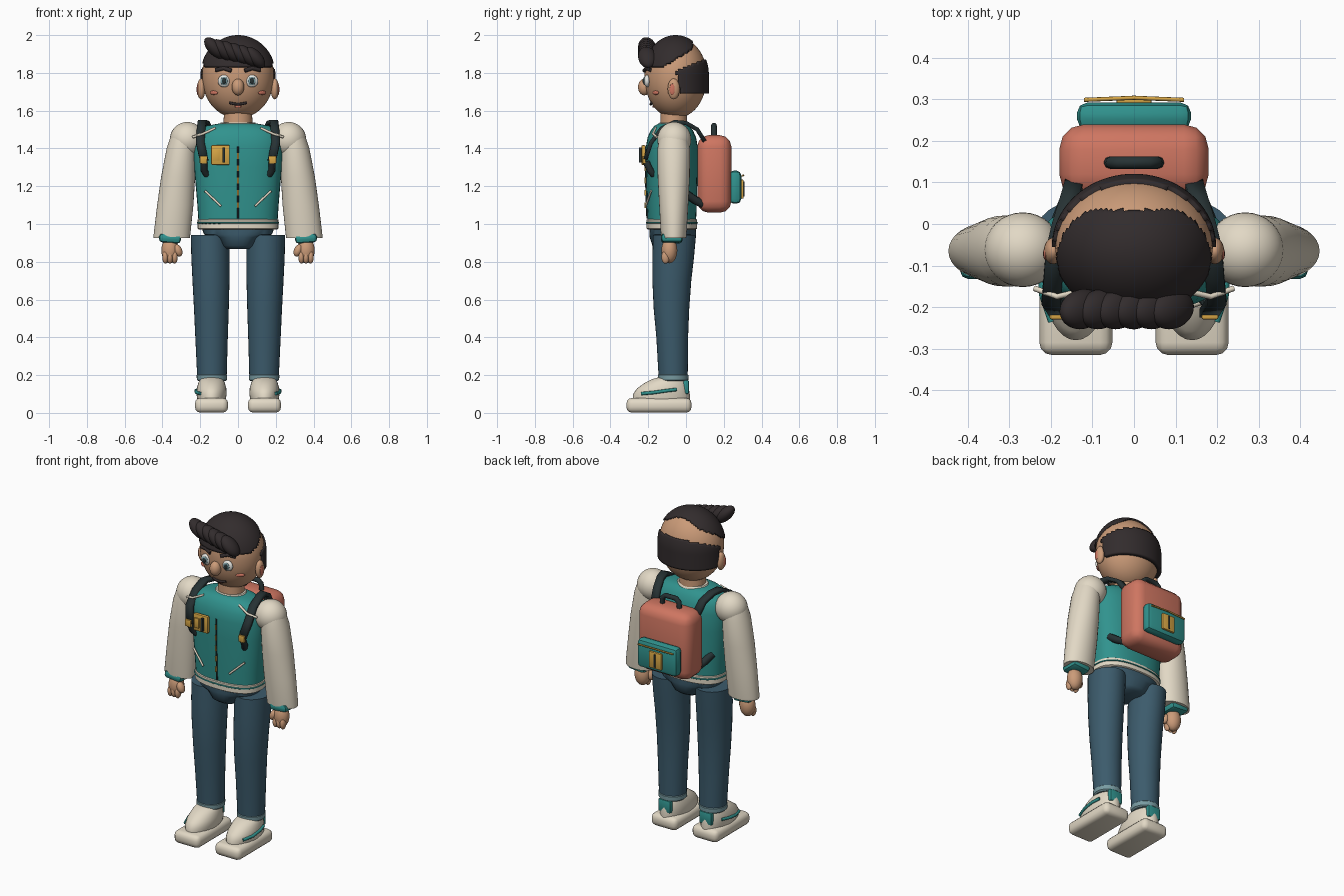
import bpy, bmesh, math
from mathutils import Matrix, Vector, Euler

if "Cube" in bpy.data.objects:
    bpy.data.objects.remove(bpy.data.objects["Cube"])

COLORS = {"skin": (0.60, 0.33, 0.19), "hair": (0.032, 0.025, 0.026), "teal": (0.03, 0.29, 0.27),
          "cream": (0.76, 0.69, 0.56), "denim": (0.045, 0.105, 0.15), "pale_denim": (0.19, 0.33, 0.36),
          "coral": (0.62, 0.18, 0.12), "gold": (0.68, 0.38, 0.06), "charcoal": (0.02, 0.032, 0.034),
          "eye_white": (0.8, 0.8, 0.76)}
MATS = {}
for key, rgb in COLORS.items():
    MATS[key] = bpy.data.materials.new(key)
    MATS[key].diffuse_color = (*rgb, 1)


def finish(name, bm, mat, angle=40):
    bmesh.ops.recalc_face_normals(bm, faces=bm.faces)
    me = bpy.data.meshes.new(name)
    bm.to_mesh(me)
    bm.free()
    for p in me.polygons:
        p.use_smooth = True
    me.set_sharp_from_angle(angle=math.radians(angle))
    me.materials.append(MATS[mat])
    ob = bpy.data.objects.new(name, me)
    bpy.context.collection.objects.link(ob)
    return ob


def loft(name, secs, mat, seg=32, power=2, keep=None):
    """Stack of superellipse rings (z, cx, cy, rx, ry); keep() trims to a patch."""
    bm = bmesh.new()
    rings = []
    for z, cx, cy, rx, ry in secs:
        ring = []
        for i in range(seg):
            c, s = math.cos(math.tau * i / seg), math.sin(math.tau * i / seg)
            x = math.copysign(abs(c) ** (2 / power), c) * rx
            y = math.copysign(abs(s) ** (2 / power), s) * ry
            ring.append(bm.verts.new((cx + x, cy + y, z)))
        rings.append(ring)
    for a, b in zip(rings, rings[1:]):
        for i in range(seg):
            j = (i + 1) % seg
            bm.faces.new((a[i], a[j], b[j], b[i]))
    bm.faces.new(rings[0])
    bm.faces.new(rings[-1])
    if keep:
        bad = [f for f in bm.faces if not keep(f.calc_center_median())]
        bmesh.ops.delete(bm, geom=bad, context='FACES')
    return finish(name, bm, mat)


def box(name, c, size, mat, bevel=0.0, rot=(0, 0, 0), segs=2):
    bm = bmesh.new()
    bmesh.ops.create_cube(bm, size=1)
    bmesh.ops.scale(bm, vec=size, verts=bm.verts)
    if bevel:
        bmesh.ops.bevel(bm, geom=list(bm.edges), offset=bevel, segments=segs, profile=0.5, affect='EDGES')
    bm.transform(Matrix.Translation(c) @ Euler(rot).to_matrix().to_4x4())
    return finish(name, bm, mat, 30)


def ball(name, c, r, mat, rot=(0, 0, 0), u=24, v=14):
    bm = bmesh.new()
    bmesh.ops.create_uvsphere(bm, u_segments=u, v_segments=v, radius=1)
    bm.transform(Matrix.Translation(c) @ Euler(rot).to_matrix().to_4x4() @ Matrix.Diagonal((*r, 1)))
    return finish(name, bm, mat, 60)


def tube(name, pts, r, mat):
    """Round bar through the points."""
    cu = bpy.data.curves.new(name, 'CURVE')
    cu.dimensions = '3D'
    cu.bevel_depth, cu.bevel_resolution, cu.use_fill_caps = r, 2, True
    sp = cu.splines.new('POLY')
    sp.points.add(len(pts) - 1)
    for p, co in zip(sp.points, pts):
        p.co = (*co, 1)
    tmp = bpy.data.objects.new(name + "_path", cu)
    me = bpy.data.meshes.new_from_object(tmp)
    bpy.data.objects.remove(tmp)
    bm = bmesh.new()
    bm.from_mesh(me)
    bpy.data.meshes.remove(me)
    return finish(name, bm, mat, 50)


def ribbon(name, pts, width, thick, mat):
    """Flat strap, wide along x."""
    bm = bmesh.new()
    rows = [[bm.verts.new((x + d, y, z)) for d in (-width / 2, width / 2)] for x, y, z in pts]
    for a, b in zip(rows, rows[1:]):
        bm.faces.new((a[0], a[1], b[1], b[0]))
    ob = finish(name, bm, mat)
    m = ob.modifiers.new("thickness", 'SOLIDIFY')
    m.thickness, m.offset = thick, 0
    return ob


# ---- head ----
HZ, HY = 1.79, -0.055


def head_r(z):
    t = abs(z - HZ) / (0.2 if z > HZ else 0.23)
    return math.sqrt(max(1 - t ** (2 if z > HZ else 2.2), 0.0001))


def face_y(x, z):
    r = head_r(z)
    return HY - 0.165 * r * math.sqrt(max(1 - (x / (0.19 * r)) ** 2, 0))


def head_secs(k, n=40):
    out = []
    for i in range(n + 1):
        s = math.sin(-math.pi / 2 + math.pi * i / n)
        z = HZ + s * (0.2 if s > 0 else 0.23)
        r = head_r(z) * k
        out.append((HZ + (z - HZ) * k, 0, HY, 0.19 * r, 0.165 * r))
    return out


loft("head", head_secs(1), "skin", 48)
loft("neck", [(1.5, 0, -0.065, 0.078, 0.072), (1.6, 0, -0.065, 0.074, 0.07)], "skin")
cap = loft("hair_cap", head_secs(1.05, 64), "hair", 80,
           keep=lambda c: c.z > max(1.835, 1.83 + 0.6 * (c.y + 0.13)) and c.y < 0.035)
back = loft("back_hair", [(1.69 + 0.01 * i, 0, HY, 0.198 * head_r(max(1.69 + 0.01 * i, HZ)),
                           0.176 * head_r(max(1.69 + 0.01 * i, HZ))) for i in range(20)], "hair", 80,
            keep=lambda c: c.y > -0.04 - 0.2 * (c.z - 1.75) and 1.691 < c.z < 1.81 + 0.4 * (c.y + 0.05))
for ob, t in ((cap, 0.015), (back, 0.025)):
    m = ob.modifiers.new("thickness", 'SOLIDIFY')
    m.thickness, m.offset = t, -1
for i in range(6):
    ball(f"fringe_lock_{i}", (-0.125 + 0.043 * i, -0.205, 1.932 - 0.01 * i),
         (0.036, 0.048, 0.07), "hair", (0.15, -0.75, 0))

# ---- face ----
for sx, side in ((-1, "left"), (1, "right")):
    ex, ey = sx * 0.074, face_y(0.074, 1.757)
    ball(f"eye_{side}", (ex, ey, 1.757), (0.033, 0.017, 0.033), "eye_white")
    ball(f"iris_{side}", (ex, ey - 0.014, 1.757), (0.02, 0.007, 0.022), "pale_denim")
    ball(f"pupil_{side}", (ex, ey - 0.019, 1.757), (0.012, 0.005, 0.015), "charcoal")
    tube(f"eyebrow_{side}", [(sx * x, face_y(x, z) - 0.004, z) for x, z in
                             ((0.035, 1.812), (0.075, 1.825), (0.118, 1.815))], 0.011, "hair")
    ball(f"cheek_{side}", (sx * 0.128, face_y(0.128, 1.695) - 0.001, 1.695), (0.026, 0.008, 0.011),
         "coral", (0, 0, sx * 0.65))
    ball(f"ear_{side}", (sx * 0.195, -0.065, 1.715), (0.022, 0.032, 0.055), "skin")
    ball(f"inner_ear_{side}", (sx * 0.213, -0.072, 1.713), (0.006, 0.015, 0.03), "coral")
ball("nose", (0, -0.22, 1.725), (0.033, 0.034, 0.044), "skin")
tube("mouth", [(x, face_y(x, 1.64) - 0.003, 1.634 + 4 * x * x) for x in (-0.045, -0.022, 0, 0.022, 0.045)],
     0.007, "hair")
ball("lower_lip", (0, face_y(0, 1.622), 1.622), (0.02, 0.006, 0.006), "coral")

# ---- jacket ----
TY = -0.075
loft("jacket", [(z, 0, TY, rx, ry) for z, rx, ry in (
    (0.99, 0.208, 0.127), (1.1, 0.215, 0.132), (1.3, 0.232, 0.137), (1.41, 0.238, 0.137),
    (1.46, 0.232, 0.128), (1.495, 0.212, 0.112), (1.52, 0.165, 0.092), (1.532, 0.1, 0.07))],
     "teal", 40, 2.4)
for name, z0, z1, rx, ry, mat in (("waistband", 0.972, 1.026, 0.214, 0.134, "cream"),
                                  ("waist_stripe", 1.0, 1.012, 0.218, 0.138, "teal")):
    loft(name, [(z0, 0, TY, rx - 0.006, ry - 0.006), (z0 + 0.004, 0, TY, rx, ry),
                (z1 - 0.004, 0, TY, rx, ry), (z1, 0, TY, rx - 0.006, ry - 0.006)], mat, 40, 2.4)
loft("collar", [(1.495, 0, -0.068, 0.105, 0.082), (1.525, 0, -0.068, 0.1, 0.08),
                (1.538, 0, -0.068, 0.09, 0.07)], "cream")
tube("zip", [(0, -0.205, 1.03), (0, -0.211, 1.2), (0, -0.213, 1.41)], 0.005, "charcoal")
for i in range(5):
    box(f"zip_tooth_{i}", (0, -0.216, 1.1 + 0.065 * i), (0.008, 0.008, 0.03), "gold")
box("badge", (-0.093, -0.225, 1.365), (0.098, 0.022, 0.105), "gold", 0.006)
box("badge_line", (-0.075, -0.243, 1.365), (0.012, 0.014, 0.08), "charcoal")
box("badge_clip", (-0.115, -0.24, 1.365), (0.035, 0.01, 0.06), "gold", 0.003)

# ---- arms, straps and legs ----
for sx, side in ((-1, "left"), (1, "right")):
    tube(f"pocket_trim_{side}", [(sx * 0.175, -0.185, 1.175), (sx * 0.09, -0.213, 1.095)], 0.006, "cream")
    tube(f"shoulder_trim_{side}", [(sx * 0.12, -0.16, 1.508), (sx * 0.185, -0.175, 1.478),
                                   (sx * 0.24, -0.155, 1.46)], 0.007, "cream")
    ball(f"shoulder_{side}", (sx * 0.268, -0.062, 1.447), (0.093, 0.09, 0.093), "cream", u=32, v=18)
    loft(f"sleeve_{side}", [(z, sx * cx, -0.065, rx, ry) for z, cx, rx, ry in (
        (0.925, 0.35, 0.096, 0.066), (0.94, 0.35, 0.097, 0.068), (1.1, 0.332, 0.096, 0.077),
        (1.25, 0.317, 0.09, 0.085), (1.4, 0.3, 0.078, 0.086), (1.46, 0.29, 0.068, 0.075))], "cream")
    box(f"cuff_{side}", (sx * 0.36, -0.075, 0.924), (0.118, 0.115, 0.05), "teal", 0.02, (0, sx * -0.08, 0))
    ball(f"hand_{side}", (sx * 0.36, -0.088, 0.86), (0.046, 0.042, 0.068), "skin")
    ball(f"thumb_{side}", (sx * 0.318, -0.105, 0.86), (0.022, 0.024, 0.034), "skin", (0, sx * 0.4, 0))
    for i in range(3):
        ball(f"finger_{side}_{i}", (sx * (0.385 - 0.025 * i), -0.108, 0.825), (0.016, 0.022, 0.035), "skin")

    ribbon(f"strap_{side}", [(sx * x, y, z) for x, y, z in (
        (0.14, 0.11, 1.42), (0.155, 0.06, 1.5), (0.175, 0, 1.535), (0.19, -0.06, 1.54),
        (0.195, -0.13, 1.505), (0.2, -0.185, 1.43), (0.18, -0.215, 1.34))], 0.045, 0.022, "charcoal")
    box(f"buckle_{side}", (sx * 0.183, -0.222, 1.34), (0.04, 0.016, 0.042), "gold", 0.004)
    tube(f"strap_tail_{side}", [(sx * 0.18, -0.212, 1.33), (sx * 0.18, -0.19, 1.285),
                                (sx * 0.165, -0.17, 1.26)], 0.018, "charcoal")
    tube(f"lower_strap_{side}", [(sx * 0.18, 0.0, 1.16), (sx * 0.16, 0.05, 1.125),
                                 (sx * 0.14, 0.1, 1.1)], 0.022, "charcoal")

    loft(f"leg_{side}", [(z, sx * cx, cy, rx, ry) for z, cx, cy, rx, ry in (
        (0.19, 0.138, -0.068, 0.078, 0.077), (0.4, 0.14, -0.073, 0.086, 0.084),
        (0.55, 0.141, -0.077, 0.092, 0.094), (0.7, 0.143, -0.075, 0.098, 0.103),
        (0.82, 0.146, -0.068, 0.101, 0.11), (0.942, 0.148, -0.061, 0.102, 0.114))], "denim")
    loft(f"hem_{side}", [(z, sx * 0.138, -0.068, r, r) for z, r in (
        (0.168, 0.072), (0.175, 0.08), (0.2, 0.081), (0.207, 0.074))], "pale_denim")

    # shoes
    box(f"sole_{side}", (sx * 0.14, -0.143, 0.04), (0.176, 0.345, 0.078), "cream", 0.03, segs=3)
    loft(f"shoe_{side}", [(z, sx * 0.14, cy, rx, ry) for z, cy, rx, ry in (
        (0.07, -0.13, 0.075, 0.15), (0.1, -0.13, 0.08, 0.15), (0.13, -0.122, 0.078, 0.137),
        (0.16, -0.105, 0.07, 0.112), (0.18, -0.09, 0.06, 0.085), (0.192, -0.08, 0.04, 0.05))], "cream")
    tube(f"shoe_stripe_{side}", [(sx * 0.198, -0.235, 0.102), (sx * 0.22, -0.17, 0.108),
                                 (sx * 0.222, -0.1, 0.118), (sx * 0.21, -0.05, 0.124)], 0.009, "teal")
    box(f"heel_tab_{side}", (sx * 0.14, 0.0, 0.137), (0.085, 0.03, 0.075), "teal", 0.008)

loft("hips", [(z, 0, -0.07, rx, ry) for z, rx, ry in (
    (0.868, 0.07, 0.085), (0.885, 0.095, 0.108), (0.93, 0.13, 0.122), (0.945, 0.18, 0.124),
    (0.985, 0.195, 0.122))], "denim", 32, 2.4)

# ---- backpack ----
box("backpack", (0, 0.15, 1.265), (0.36, 0.18, 0.41), "coral", 0.06, segs=3)
tube("pack_handle", [(-0.06, 0.148, 1.45), (-0.055, 0.148, 1.505), (-0.035, 0.148, 1.522),
                     (0.035, 0.148, 1.522), (0.055, 0.148, 1.505), (0.06, 0.148, 1.45)], 0.015, "charcoal")
box("pack_pocket", (0, 0.26, 1.195), (0.275, 0.065, 0.175), "teal", 0.025)
tube("pocket_zip", [(-0.12, 0.299, 1.255), (0, 0.304, 1.258), (0.12, 0.299, 1.255)], 0.005, "gold")
box("pack_plate", (0, 0.297, 1.185), (0.085, 0.016, 0.1), "gold", 0.004)
box("pack_plate_line", (0, 0.306, 1.185), (0.01, 0.008, 0.08), "charcoal")

for m in bpy.data.materials:
    if m.users and not m.is_grease_pencil:
        m.use_nodes = True
        m.node_tree.nodes["Principled BSDF"].inputs["Base Color"].default_value = m.diffuse_color
